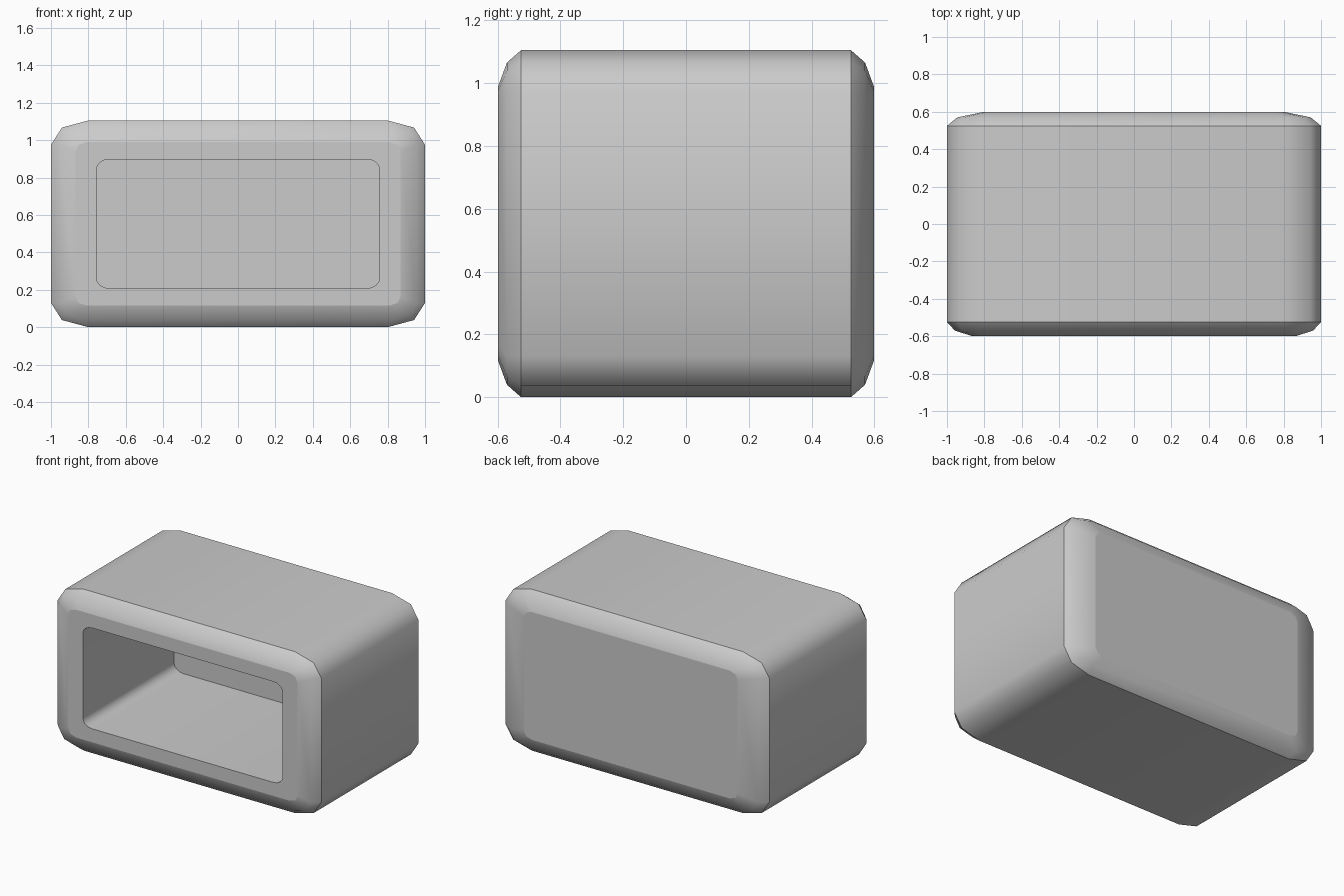
import bpy
import bmesh
from math import cos, sin, pi

cube = bpy.data.objects.get("Cube")
if cube:
    bpy.data.objects.remove(cube, do_unlink=True)

MID_Z = 0.5525

grey = bpy.data.materials.new("plain grey")
grey.use_nodes = True
colour = (0.6, 0.6, 0.6, 1)
grey.diffuse_color = colour
grey.node_tree.nodes["Principled BSDF"].inputs["Base Color"].default_value = colour

bm = bmesh.new()


def ring(y, half_w, half_h, cut_x, cut_z, steps=2):
    """Rounded rectangle of vertices in the plane at depth y."""
    verts = []
    for quarter in range(4):
        sx = 1 if quarter in (0, 3) else -1
        sz = 1 if quarter < 2 else -1
        for i in range(steps + 1):
            a = (quarter + i / steps) * pi / 2
            x = sx * (half_w - cut_x) + cut_x * cos(a)
            z = sz * (half_h - cut_z) + cut_z * sin(a)
            verts.append(bm.verts.new((x, y, MID_Z + z)))
    edges = [bm.edges.new((verts[i - 1], verts[i])) for i in range(len(verts))]
    return verts, edges


def join(a, b):
    bmesh.ops.bridge_loops(bm, edges=a[1] + b[1])


# Shell rings from the back panel to the front rim
back = ring(0.598, 0.81, 0.4375, 0.06, 0.05)
back_mid = ring(0.57, 0.945, 0.513, 0.13, 0.09)
back_edge = ring(0.525, 1, MID_Z, 0.2, 0.13)
front_edge = ring(-0.525, 1, MID_Z, 0.2, 0.13)
front_mid = ring(-0.57, 0.957, 0.513, 0.13, 0.09)
front = ring(-0.598, 0.87, 0.4375, 0.06, 0.05)

# Opening and its deep recess
mouth = ring(-0.598, 0.757, 0.345, 0.07, 0.055, 4)
recess = ring(0.39, 0.757, 0.345, 0.07, 0.055, 4)

rings = [back, back_mid, back_edge, front_edge, front_mid, front, mouth, recess]
for a, b in zip(rings, rings[1:]):
    join(a, b)
bm.faces.new(back[0])
bm.faces.new(recess[0])
bmesh.ops.recalc_face_normals(bm, faces=bm.faces)

# Smooth everywhere except around the flat panels and rims
for face in bm.faces:
    face.smooth = True
for r in (back, back_edge, front_edge, front, mouth, recess):
    for edge in r[1]:
        edge.smooth = False

mesh = bpy.data.meshes.new("hollow_box")
bm.to_mesh(mesh)
bm.free()
mesh.materials.append(grey)
bpy.context.collection.objects.link(bpy.data.objects.new("hollow_box", mesh))
